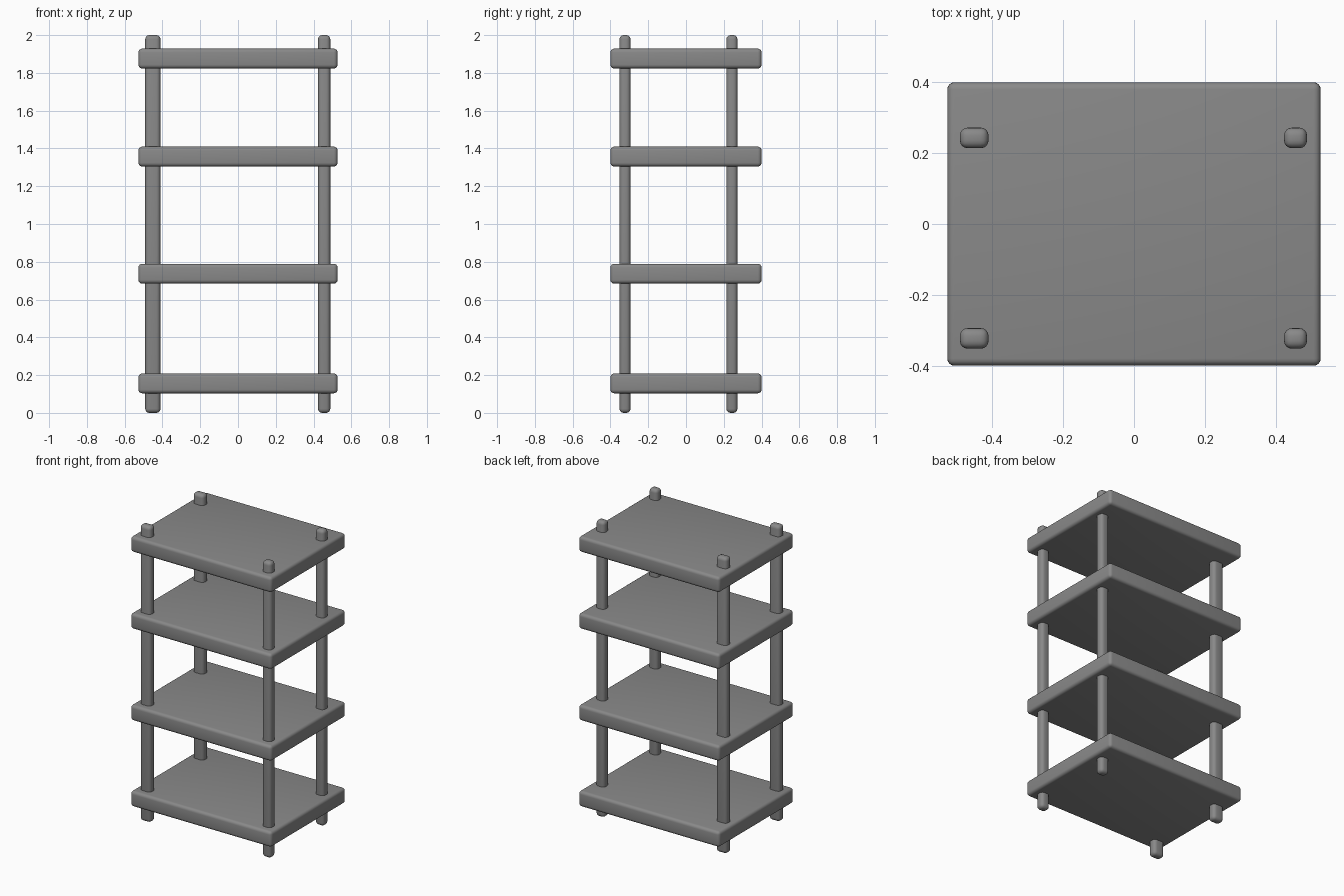
import bpy

if "Cube" in bpy.data.objects:
    bpy.data.objects.remove(bpy.data.objects["Cube"])

# Single flat grey
grey = bpy.data.materials.new("grey")
grey.diffuse_color = (0.25, 0.25, 0.25, 1)
grey.use_nodes = True
grey.node_tree.nodes["Principled BSDF"].inputs["Base Color"].default_value = grey.diffuse_color


def rounded_box(name, center, size, radius):
    """Box with rounded edges and smooth shading."""
    bpy.ops.mesh.primitive_cube_add(size=1, location=center)
    ob = bpy.context.object
    ob.name = name
    ob.scale = size
    bpy.ops.object.transform_apply(location=False, rotation=False, scale=True)
    bevel = ob.modifiers.new("rounding", 'BEVEL')
    bevel.width = radius
    bevel.segments = 4
    bpy.ops.object.modifier_apply(modifier=bevel.name)
    bpy.ops.object.shade_smooth_by_angle()
    ob.data.materials.append(grey)
    return ob


# Four shelf boards
for i, z in enumerate((0.156, 0.737, 1.357, 1.876)):
    rounded_box(f"shelf_{i + 1}", (0, 0, z), (1.054, 0.8, 0.105), 0.02)

# Four posts running through the boards; left pair is wider
for side, x, width in (("left", -0.451, 0.081), ("right", 0.456, 0.065)):
    for end, y in (("front", -0.323), ("back", 0.243)):
        rounded_box(f"{end}_{side}_post", (x, y, 1.0), (width, 0.058, 2.0), 0.022)
